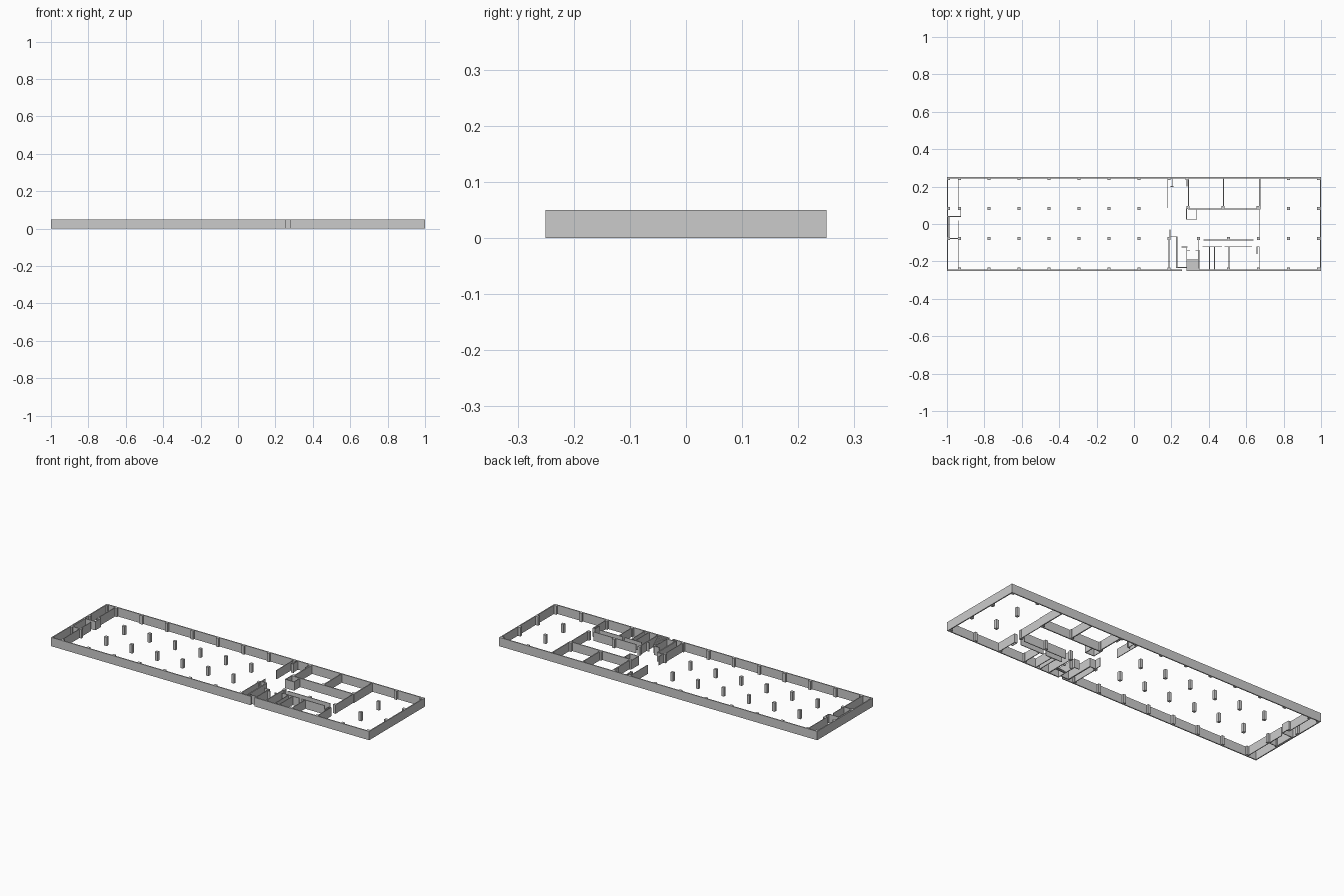
import bpy, bmesh
from mathutils import Matrix, Vector

if "Cube" in bpy.data.objects:
    bpy.data.objects.remove(bpy.data.objects["Cube"], do_unlink=True)

H = 0.05           # storey height
X0, Y0 = 1.0, 0.25  # outer half sizes

grey = bpy.data.materials.new("concrete grey")
grey.use_nodes = True
grey.diffuse_color = (0.6, 0.6, 0.6, 1)
grey.node_tree.nodes["Principled BSDF"].inputs["Base Color"].default_value = (0.6, 0.6, 0.6, 1)


def build(name, boxes):
    """One object from boxes given as (x0, x1, y0, y1, z0, z1)."""
    bm = bmesh.new()
    for x0, x1, y0, y1, z0, z1 in boxes:
        centre = Vector(((x0 + x1) / 2, (y0 + y1) / 2, (z0 + z1) / 2))
        size = Matrix.Diagonal((x1 - x0, y1 - y0, z1 - z0, 1))
        bmesh.ops.create_cube(bm, size=1, matrix=Matrix.Translation(centre) @ size)
    mesh = bpy.data.meshes.new(name)
    bm.to_mesh(mesh)
    bm.free()
    mesh.materials.append(grey)
    obj = bpy.data.objects.new(name, mesh)
    bpy.context.collection.objects.link(obj)
    return obj


def along_x(y, x0, x1, t=0.004):
    return (x0, x1, y - t / 2, y + t / 2, 0, H)


def along_y(x, y0, y1, t=0.004):
    return (x - t / 2, x + t / 2, y0, y1, 0, H)


# Outer walls, with a narrow doorway in the front
T = 0.006
build("outer_walls", [
    along_x(Y0 - T / 2, -X0, X0, T),
    along_x(-Y0 + T / 2, -X0, 0.257, T),
    along_x(-Y0 + T / 2, 0.28, X0, T),
    along_y(-X0 + T / 2, -Y0, Y0, T),
    along_y(X0 - T / 2, -Y0, Y0, T),
])

# Columns on a regular grid, a few shifted to meet the room walls
C = 0.008
rows = (0.242, 0.083, -0.077, -0.24)
bays = [-0.934 + 0.16 * i for i in range(13)]
spots = []
for r, y in enumerate(rows):
    for i, x in enumerate(bays):
        if r == 0 and 8 <= i <= 10 or r == 1 and 7 <= i <= 10 or r == 3 and i == 8:
            continue
        spots.append((x, y))
spots += [(-0.992, y) for y in rows[:3]]
spots += [(0.283, 0.242), (0.288, 0.087), (0.476, 0.087), (0.664, 0.087)]
build("columns", [(x - C, x + C, y - C, y + C, 0, H) for x, y in spots])

# Service strip along the left end of the plan
build("end_strip_walls", [
    along_y(-0.94, 0.083, Y0),
    along_y(-0.926, 0.04, 0.083),
    along_x(0.04, -X0, -0.926),
    along_y(-0.94, -Y0, 0.02),
    along_x(-0.077, -X0, -0.94),
    along_y(-0.989, -0.077, 0.04),
])

# Back rooms
build("back_room_walls", [
    along_y(0.181, 0.085, Y0),
    along_y(0.204, 0.2, Y0),
    along_x(0.2, 0.195, 0.21),
    along_y(0.283, 0.2, Y0),
    along_y(0.292, 0.08, Y0, 0.006),
    along_y(0.479, 0.08, Y0, 0.006),
    along_y(0.672, 0.08, Y0, 0.006),
    along_x(0.08, 0.29, 0.675, 0.006),
    along_y(0.67, -0.077, 0.08),
])

# Small shaft beside the corridor
build("shaft_walls", [
    along_y(0.281, 0.025, 0.085),
    along_x(0.025, 0.28, 0.336),
    along_y(0.335, 0.025, 0.08),
])

# Entrance and stair enclosure
build("entrance_walls", [
    along_y(0.193, -0.07, -0.03),
    along_x(-0.068, 0.19, 0.23),
    along_y(0.187, -Y0, -0.07),
    along_y(0.228, -0.235, -0.068, 0.007),
    along_x(-0.232, 0.228, 0.28),
    along_x(-0.123, 0.253, 0.285),
    along_y(0.282, -Y0, -0.123),
    along_y(0.346, -0.14, -0.077),
    along_y(0.346, -Y0, -0.14, 0.006),
    along_x(-0.14, 0.282, 0.3),
    along_x(-0.14, 0.328, 0.346),
])

# Stair flight climbing toward the front wall
N = 8
depth = 0.056 / N
build("stairs", [
    (0.284, 0.344, -0.19 - depth * (i + 1), -0.19 - depth * i,
     H * i / N * 0.9, H * (i + 1) / N * 0.95)
    for i in range(N)
])

# Front rooms and their corridor
build("front_room_walls", [
    along_x(-0.085, 0.372, 0.64),
    along_x(-0.122, 0.365, 0.47),
    along_x(-0.122, 0.485, 0.63),
    along_y(0.404, -Y0, -0.122),
    along_y(0.43, -Y0, -0.122),
    along_y(0.508, -Y0, -0.122),
    along_y(0.67, -Y0, -0.122),
    along_x(-0.122, 0.655, 0.67),
    along_y(0.657, -0.16, -0.122),
])
